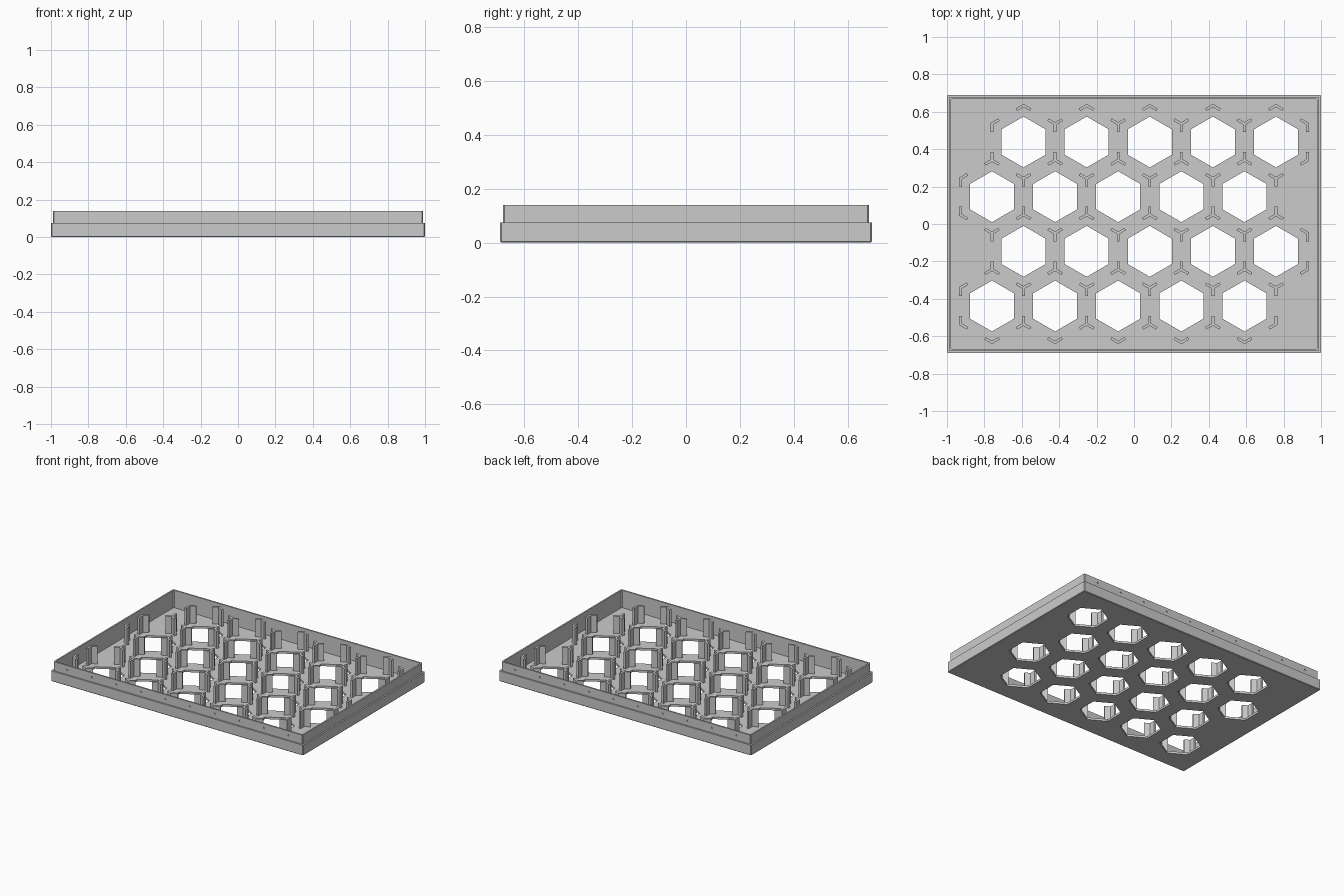
import bpy, bmesh, math
from mathutils import Matrix, Vector

cube = bpy.data.objects.get("Cube")
if cube:
    bpy.data.objects.remove(cube, do_unlink=True)

HALF_X, HALF_Y = 1.0, 0.69
FLOOR, STEP, TOP = 0.015, 0.075, 0.14
PITCH = 0.3375                  # spacing of neighbouring cells
CELL = PITCH / math.sqrt(3)     # centre to corner of a cell
HOLE = 0.136                    # centre to corner of a hole
ARM, WIDTH = 0.044, 0.015       # post arm length and thickness

grey = bpy.data.materials.new("light grey")
grey.use_nodes = True
colour = (0.6, 0.6, 0.6, 1)
grey.diffuse_color = colour
grey.node_tree.nodes["Principled BSDF"].inputs["Base Color"].default_value = colour


def finish(bm, name):
    bmesh.ops.recalc_face_normals(bm, faces=bm.faces[:])
    mesh = bpy.data.meshes.new(name)
    bm.to_mesh(mesh)
    bm.free()
    mesh.materials.append(grey)
    obj = bpy.data.objects.new(name, mesh)
    bpy.context.collection.objects.link(obj)
    return obj


def prism(bm, outline, z0, z1):
    low = [bm.verts.new((p.x, p.y, z0)) for p in outline]
    high = [bm.verts.new((p.x, p.y, z1)) for p in outline]
    bm.faces.new(low[::-1])
    bm.faces.new(high)
    for i in range(len(low)):
        j = (i + 1) % len(low)
        bm.faces.new((low[i], low[j], high[j], high[i]))


def polar(radius, degrees):
    a = math.radians(degrees)
    return Vector((radius * math.cos(a), radius * math.sin(a)))


# Four staggered rows of five cells
centres = []
for row in range(4):
    shift = PITCH / 4 * (1 if row % 2 else -1)
    for col in range(5):
        centres.append(Vector(((col - 2) * PITCH + shift, (row - 1.5) * 1.5 * CELL)))

# Tray: stepped wall section swept around a rectangle with clipped corners
section = [(0.004, 0), (0, 0.004), (0, STEP), (0.011, STEP),
           (0.011, TOP), (0.022, TOP), (0.022, FLOOR)]
bm = bmesh.new()
rings = []
for inset, z in section:
    x, y, c = HALF_X - inset, HALF_Y - inset, 0.005
    points = [(x - c, -y), (x, c - y), (x, y - c), (x - c, y),
              (c - x, y), (-x, y - c), (-x, c - y), (c - x, -y)]
    rings.append([bm.verts.new((px, py, z)) for px, py in points])
for a, b in zip(rings, rings[1:]):
    for i in range(8):
        j = (i + 1) % 8
        bm.faces.new((a[i], a[j], b[j], b[i]))
bm.faces.new(rings[0][::-1])
bm.faces.new(rings[-1])
tray = finish(bm, "tray")

# Cutter: hexagonal floor holes and rows of small dimples in the long walls
bm = bmesh.new()
for centre in centres:
    prism(bm, [centre + polar(HOLE, 30 + 60 * k) for k in range(6)], -0.05, 0.05)
for side in (-1, 1):
    for i in range(10):
        place = Matrix.Translation(((i - 4.5) * 0.195, side * (HALF_Y - 0.011), 0.11))
        bmesh.ops.create_cone(bm, cap_ends=True, segments=12, radius1=0.006,
                              radius2=0.006, depth=0.012,
                              matrix=place @ Matrix.Rotation(math.pi / 2, 4, "X"))
cutter = finish(bm, "hole_cutter")
cutter.hide_render = True
cut = tray.modifiers.new("holes", "BOOLEAN")
cut.operation = "DIFFERENCE"
cut.solver = "EXACT"
cut.object = cutter
bpy.context.view_layer.objects.active = tray
bpy.ops.object.modifier_apply(modifier=cut.name)
bpy.data.objects.remove(cutter, do_unlink=True)

# Collect cell corners and the directions of the cell edges meeting there
corners = {}
for centre in centres:
    for k in range(6):
        angle = 30 + 60 * k
        p = centre + polar(CELL, angle)
        key = (round((p.x - PITCH / 4) / (PITCH / 2)), round(p.y / (CELL / 4)))
        spot, arms = corners.setdefault(key, (p, set()))
        arms.update(((angle + 120) % 360, (angle - 120) % 360))

# Posts: three-armed between cells, two-armed around the outside
bm = bmesh.new()
for spot, arms in corners.values():
    arms = sorted(arms)
    outline = []
    for i, a in enumerate(arms):
        gap = (arms[(i + 1) % len(arms)] - a) % 360
        side = polar(WIDTH / 2, a + 90)
        tip = spot + polar(ARM, a)
        crotch = WIDTH / 2 / math.sin(math.radians(gap / 2))
        outline += [tip - side, tip + side, spot + polar(crotch, a + gap / 2)]
    prism(bm, outline, FLOOR - 0.002, TOP - 0.002)
finish(bm, "corner_posts")
